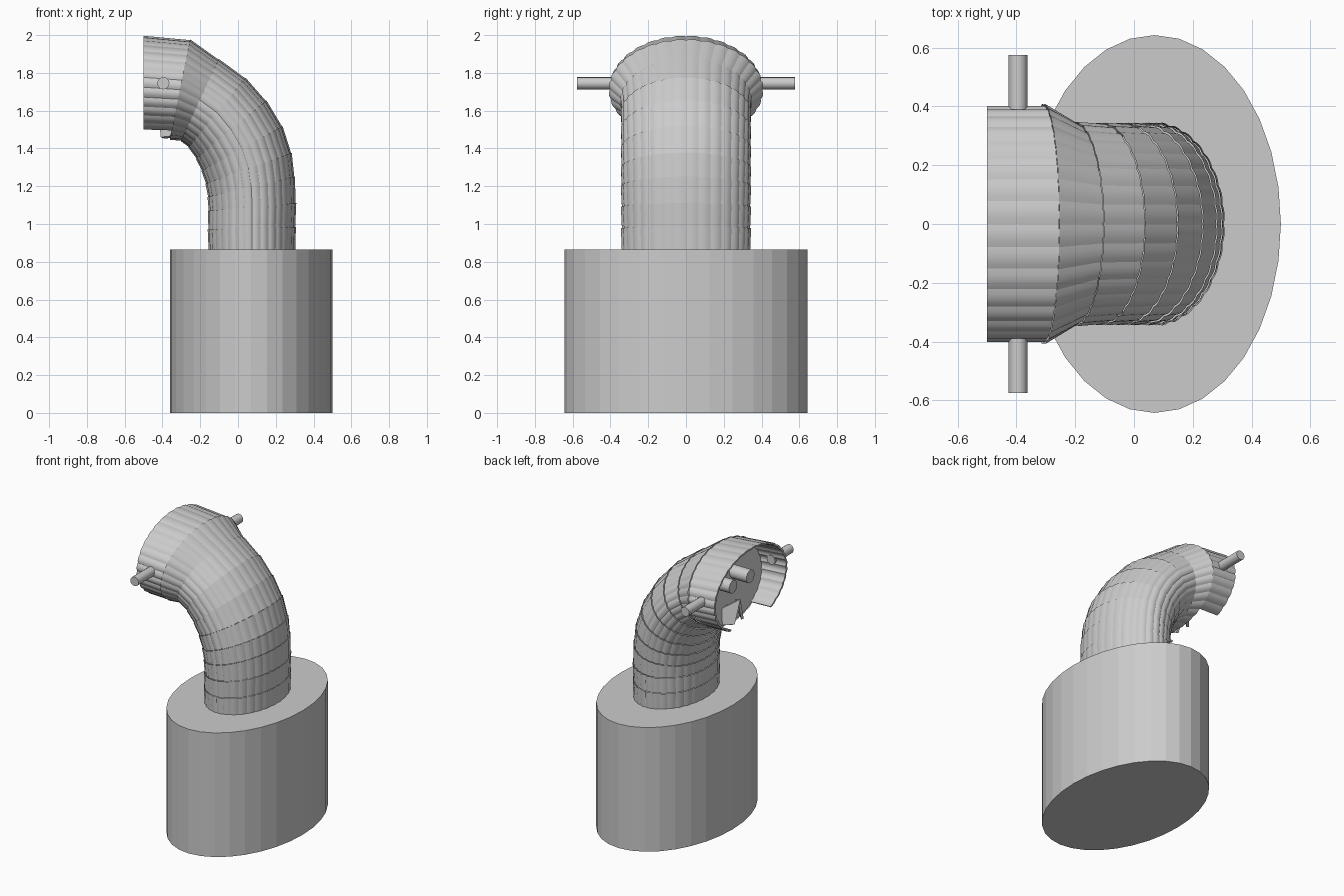
import bpy, bmesh, math
from mathutils import Vector, Matrix

if "Cube" in bpy.data.objects:
    bpy.data.objects.remove(bpy.data.objects["Cube"])

grey = bpy.data.materials.new("plain grey")
grey.diffuse_color = (0.6, 0.6, 0.6, 1)
grey.use_nodes = True
grey.node_tree.nodes["Principled BSDF"].inputs["Base Color"].default_value = grey.diffuse_color

SIDES, SUB = 32, 4
# rings: outer x, outer z, inner x, inner z, half width in y
RINGS = [
    (0.300, 0.850, -0.152, 0.850, 0.335),
    (0.300, 0.985, -0.154, 0.970, 0.335),
    (0.302, 1.110, -0.152, 1.070, 0.335),
    (0.295, 1.250, -0.155, 1.145, 0.335),
    (0.278, 1.375, -0.166, 1.215, 0.335),
    (0.230, 1.515, -0.188, 1.285, 0.335),
    (0.145, 1.650, -0.218, 1.350, 0.335),
    (0.035, 1.770, -0.258, 1.410, 0.335),
    (-0.105, 1.868, -0.300, 1.445, 0.338),
    (-0.255, 1.970, -0.360, 1.452, 0.397),
    (-0.500, 1.993, -0.500, 1.455, 0.397),
]


def finish(name, bm):
    me = bpy.data.meshes.new(name)
    bm.to_mesh(me)
    bm.free()
    me.materials.append(grey)
    ob = bpy.data.objects.new(name, me)
    bpy.context.collection.objects.link(ob)
    return ob


def ring_point(ring, t, scale=1.0):
    ox, oz, ix, iz, w = ring
    c = Vector(((ox + ix) / 2, 0, (oz + iz) / 2))
    a = Vector(((ox - ix) / 2, 0, (oz - iz) / 2))
    return c + (a * math.cos(t) + Vector((0, w, 0)) * math.sin(t)) * scale


def quad(bm, pts, smooth=False):
    f = bm.faces.new([bm.verts.new(p) for p in pts])
    f.smooth = smooth


def strip(bm, lo, hi, flip=False):
    """Smooth tile between two rows of points, not joined to its neighbours."""
    a = [bm.verts.new(p) for p in lo]
    b = [bm.verts.new(p) for p in hi]
    for i in range(len(a) - 1):
        vs = [a[i], a[i + 1], b[i + 1], b[i]]
        bm.faces.new(vs[::-1] if flip else vs).smooth = True


def band(bm, r0, r1, flare, skip=(), thick=0.0):
    step = 2 * math.pi / SIDES
    for k in range(SIDES):
        if k in skip:
            continue
        ts = [(k + j / SUB) * step for j in range(SUB + 1)]
        bulge = [0.018 * math.sin(math.pi * j / SUB) for j in range(SUB + 1)]
        lo = [ring_point(r0, t, 1 + b) for t, b in zip(ts, bulge)]
        hi = [ring_point(r1, t, 1 + b + flare) for t, b in zip(ts, bulge)]
        strip(bm, lo, hi)
        if thick:
            lo2 = [ring_point(r0, t, 1 + b - thick) for t, b in zip(ts, bulge)]
            hi2 = [ring_point(r1, t, 1 + b - thick) for t, b in zip(ts, bulge)]
            strip(bm, lo2, hi2, True)
            for j in range(SUB):
                quad(bm, (hi[j], hi[j + 1], hi2[j + 1], hi2[j]))
            if (k + 1) in skip:
                quad(bm, (lo[-1], lo2[-1], hi2[-1], hi[-1]))
            if (k - 1) in skip:
                quad(bm, (lo[0], hi[0], hi2[0], lo2[0]))


def cylinder(name, p0, p1, r, sides=16):
    p0, p1 = Vector(p0), Vector(p1)
    d = p1 - p0
    bm = bmesh.new()
    m = Matrix.Translation((p0 + p1) / 2) @ d.to_track_quat('Z', 'Y').to_matrix().to_4x4()
    bmesh.ops.create_cone(bm, cap_ends=True, segments=sides, radius1=r, radius2=r,
                          depth=d.length, matrix=m)
    for f in bm.faces:
        f.smooth = len(f.verts) == 4
    ob = finish(name, bm)
    ob.data.set_sharp_from_angle(angle=math.radians(40))
    return ob


# Oval base with flat facets
bm = bmesh.new()
bot, top = [[bm.verts.new((0.07 + 0.43 * math.cos(2 * math.pi * i / SIDES),
                           0.643 * math.sin(2 * math.pi * i / SIDES), z))
             for i in range(SIDES)] for z in (0, 0.865)]
bm.faces.new(bot[::-1])
bm.faces.new(top)
for i in range(SIDES):
    j = (i + 1) % SIDES
    bm.faces.new((bot[i], bot[j], top[j], top[i]))
finish("base", bm)

# Curved neck of overlapping tiled bands
bm = bmesh.new()
for r0, r1 in zip(RINGS[:-2], RINGS[1:-1]):
    band(bm, r0, r1, 0.016)
finish("neck", bm)

# Open hood with a gap at the bottom
bm = bmesh.new()
band(bm, RINGS[-2], RINGS[-1], 0.0, skip=range(13, 19), thick=0.04)
finish("hood", bm)

# Wall closing the neck inside the hood
bm = bmesh.new()
bm.faces.new([bm.verts.new(ring_point(RINGS[-2], 2 * math.pi * i / SIDES))
              for i in range(SIDES)])
finish("face_wall", bm)

# Eyes, side pegs and the two beak flaps, mirrored in y
for s, side in ((1, "back"), (-1, "front")):
    cylinder("eye_" + side, (-0.29, s * 0.095, 1.745), (-0.43, s * 0.095, 1.745), 0.045)
    cylinder("peg_" + side, (-0.395, s * 0.37, 1.745), (-0.395, s * 0.576, 1.745), 0.032)
    bm = bmesh.new()
    outline = [(-0.42, 0, 1.62), (-0.33, 0.09, 1.56), (-0.36, 0.11, 1.465), (-0.41, 0.05, 1.46)]
    front = [bm.verts.new((x, s * y, z)) for x, y, z in outline]
    back = [bm.verts.new((x + 0.02, s * y, z - 0.008)) for x, y, z in outline]
    bm.faces.new(front)
    bm.faces.new(back[::-1])
    for i in range(4):
        j = (i + 1) % 4
        bm.faces.new((front[j], front[i], back[i], back[j]))
    bmesh.ops.recalc_face_normals(bm, faces=bm.faces)
    finish("beak_flap_" + side, bm)
